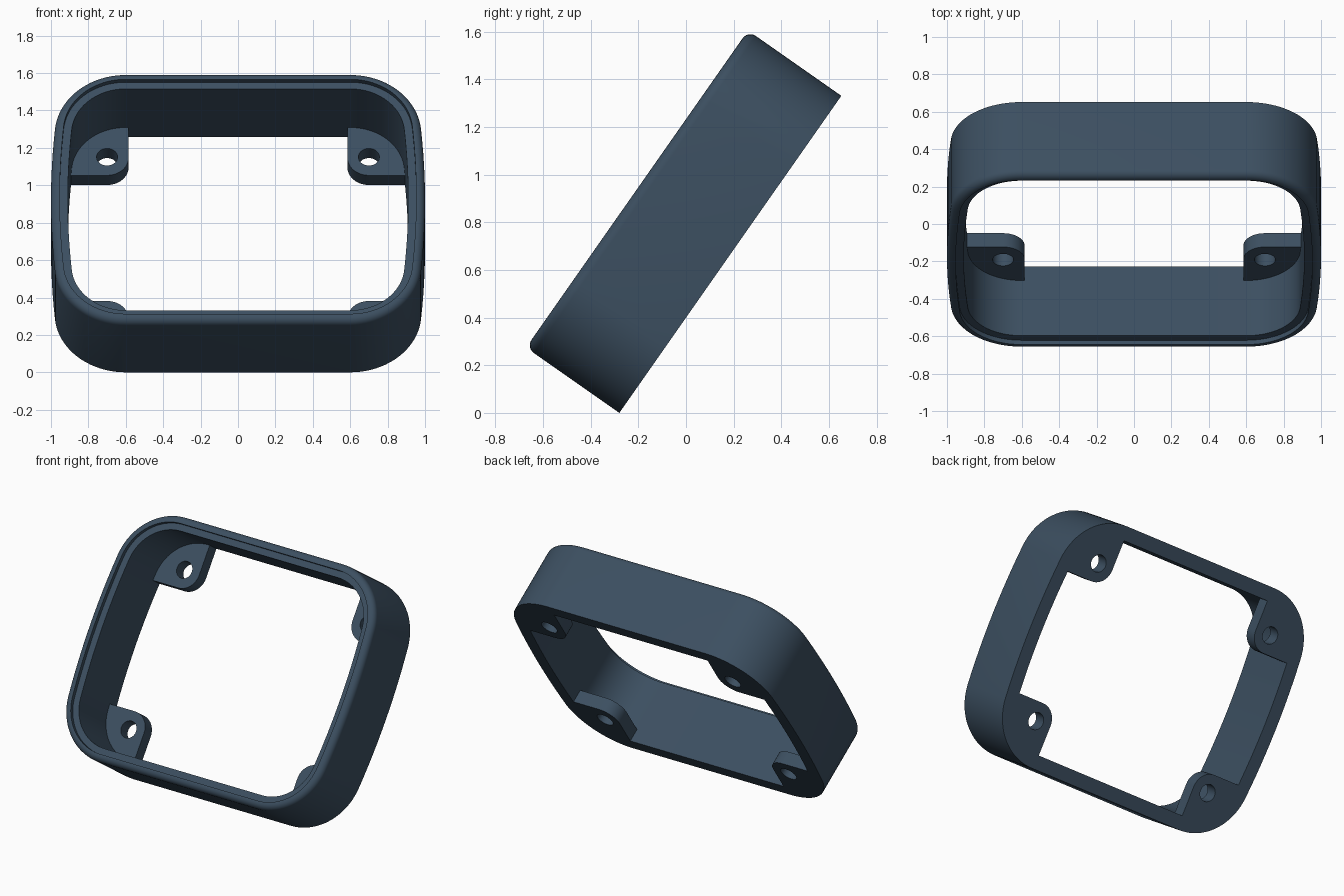
import bpy, bmesh, math

if "Cube" in bpy.data.objects:
    bpy.data.objects.remove(bpy.data.objects["Cube"])

TILT = math.radians(55)
HALF_Y, DEPTH, WALL = 0.8125, 0.478, 0.09   # half length, height of band, wall thickness
R_C = 0.38                                   # corner radius
CX, CY = 0.60, HALF_Y - R_C                  # corner centre
# radius of the gently bowed sides, tangent to the corner arcs
R_S = (CX - 1) ** 2 + CY ** 2 - R_C ** 2
R_S /= 2 * (1 - CX) - 2 * R_C
A0 = math.atan2(CY, CX - 1 + R_S)

mat = bpy.data.materials.new("dark slate blue")
mat.diffuse_color = (0.045, 0.078, 0.118, 1)
mat.use_nodes = True
mat.node_tree.nodes["Principled BSDF"].inputs["Base Color"].default_value = mat.diffuse_color


def quadrant(inset):
    """Outline in the +x +y quarter: bowed side, then rounded corner."""
    pts = []
    for i in range(7):
        a = A0 * i / 6
        pts.append((1 - R_S + (R_S - inset) * math.cos(a), (R_S - inset) * math.sin(a)))
    for i in range(1, 21):
        a = A0 + (math.pi / 2 - A0) * i / 20
        pts.append((CX + (R_C - inset) * math.cos(a), CY + (R_C - inset) * math.sin(a)))
    return pts


def outline(inset):
    q = quadrant(inset)
    right = [(x, -y) for x, y in reversed(q[1:])] + q
    return right + [(-x, -y) for x, y in right]


def finish(bm, name):
    bmesh.ops.recalc_face_normals(bm, faces=bm.faces[:])
    me = bpy.data.meshes.new(name)
    bm.to_mesh(me)
    bm.free()
    me.materials.append(mat)
    ob = bpy.data.objects.new(name, me)
    bpy.context.collection.objects.link(ob)
    ob.rotation_euler.x = TILT
    ob.location = (0, -0.28 + HALF_Y * math.cos(TILT), HALF_Y * math.sin(TILT))
    bpy.ops.object.select_all(action='DESELECT')
    bpy.context.view_layer.objects.active = ob
    ob.select_set(True)
    bpy.ops.object.shade_smooth_by_angle(angle=math.radians(30))
    return ob


# Frame band: wall section (inset, height) swept round the outline
FIL, LIP, STEP = 0.04, 0.047, 0.028
section = [(0, 0)]
for i in range(7):
    a = math.pi / 2 * i / 6
    section.append((FIL - FIL * math.cos(a), DEPTH - FIL + FIL * math.sin(a)))
section += [(LIP, DEPTH), (LIP, DEPTH - STEP), (WALL, DEPTH - STEP), (WALL, 0)]
bm = bmesh.new()
rings = [[bm.verts.new((x, y, h)) for x, y in outline(t)] for t, h in section]
n = len(rings[0])
for k in range(len(rings)):
    a, b = rings[k], rings[(k + 1) % len(rings)]
    for i in range(n):
        j = (i + 1) % n
        bm.faces.new((a[i], a[j], b[j], b[i]))
finish(bm, "frame_band")

# Corner screw tabs: one drilled tab, mirrored to all four corners
TX, TY, HX, HY, TAB_R, HOLE_R, TAB_H = 0.585, 0.41, 0.70, 0.53, 0.115, 0.056, 0.09
wall_x = 1 - R_S + math.sqrt((R_S - WALL) ** 2 - TY ** 2)
loop = [(wall_x, TY)] + [p for p in quadrant(WALL) if p[1] > TY + 0.005]
loop.append((TX, HALF_Y - WALL))
for i in range(11):
    a = math.pi + math.pi / 2 * i / 10
    loop.append((TX + TAB_R + TAB_R * math.cos(a), TY + TAB_R + TAB_R * math.sin(a)))
hole = [(HX + HOLE_R * math.cos(math.tau * i / 32), HY + HOLE_R * math.sin(math.tau * i / 32))
        for i in range(32)]
bm = bmesh.new()
edges = []
for pts in (loop, hole):
    vs = [bm.verts.new((x, y, 0)) for x, y in pts]
    edges += [bm.edges.new((vs[i - 1], vs[i])) for i in range(len(vs))]
bmesh.ops.triangle_fill(bm, edges=edges, use_beauty=True)
ext = bmesh.ops.extrude_face_region(bm, geom=bm.faces[:], use_keep_orig=True)
top = [g for g in ext["geom"] if isinstance(g, bmesh.types.BMVert)]
bmesh.ops.translate(bm, verts=top, vec=(0, 0, TAB_H))
tabs = finish(bm, "screw_tabs")
mir = tabs.modifiers.new("four_corners", 'MIRROR')
mir.use_axis = (True, True, False)
mir.use_mirror_merge = False
